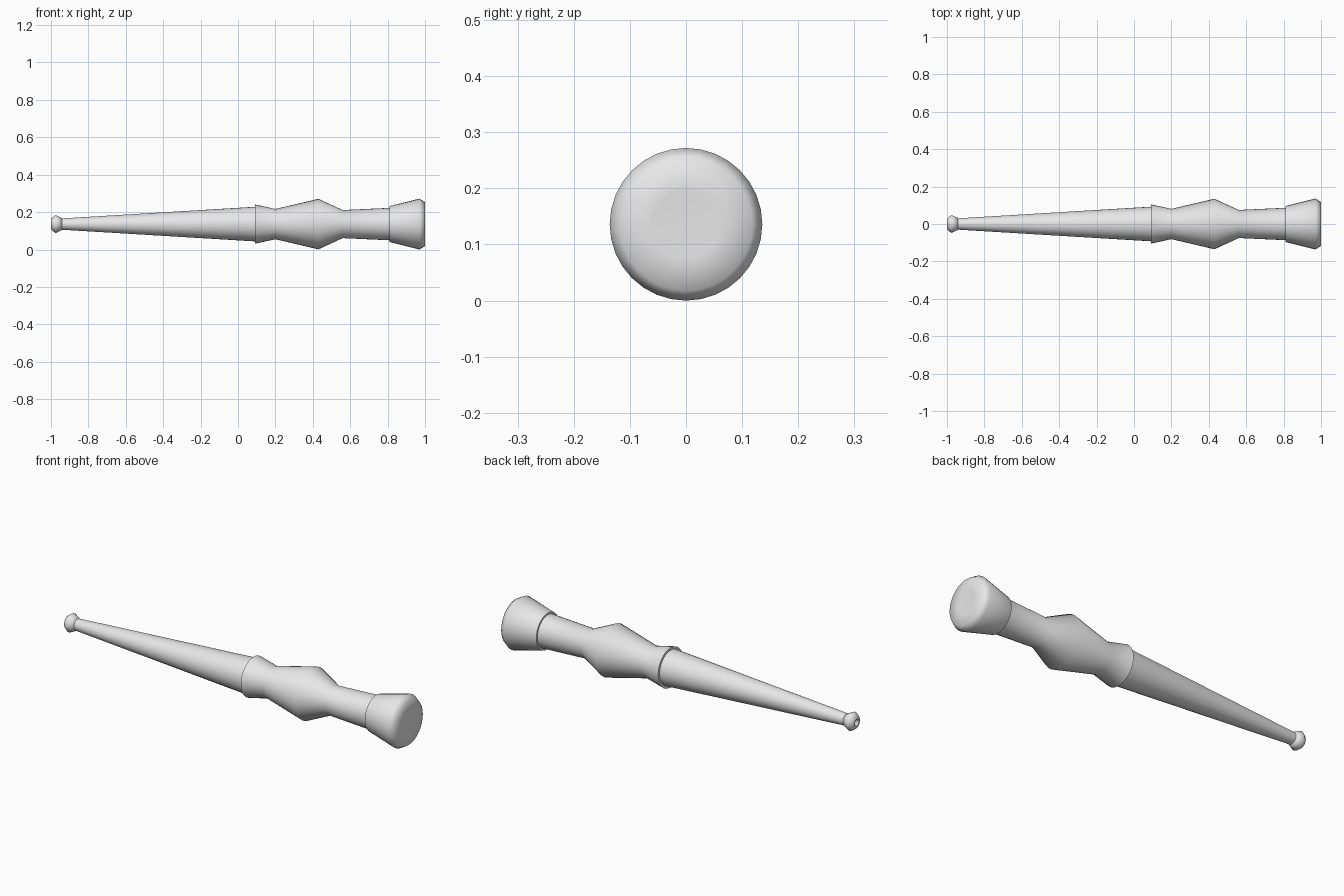
import bpy, bmesh, math

if "Cube" in bpy.data.objects:
    bpy.data.objects.remove(bpy.data.objects["Cube"])

SIDES = 32
AXIS_Z = 0.136

grey = bpy.data.materials.new("light grey")
grey.diffuse_color = (0.8, 0.8, 0.8, 1.0)
grey.use_nodes = True
grey.node_tree.nodes["Principled BSDF"].inputs["Base Color"].default_value = grey.diffuse_color


def lathe(name, profile):
    """Turn (x, radius) points around the long axis; radius 0 closes an end."""
    bm = bmesh.new()
    rings = []
    for x, r in profile:
        if r == 0:
            rings.append([bm.verts.new((x, 0, AXIS_Z))] * SIDES)
        else:
            rings.append([bm.verts.new((x,
                                        r * math.cos(2 * math.pi * i / SIDES),
                                        AXIS_Z + r * math.sin(2 * math.pi * i / SIDES)))
                          for i in range(SIDES)])
    for a, b in zip(rings, rings[1:]):
        for i in range(SIDES):
            j = (i + 1) % SIDES
            corners = []
            for v in (a[i], a[j], b[j], b[i]):
                if v not in corners:
                    corners.append(v)
            bm.faces.new(corners)
    bmesh.ops.recalc_face_normals(bm, faces=bm.faces)
    mesh = bpy.data.meshes.new(name)
    bm.to_mesh(mesh)
    bm.free()
    mesh.materials.append(grey)
    obj = bpy.data.objects.new(name, mesh)
    bpy.context.collection.objects.link(obj)
    bpy.ops.object.select_all(action='DESELECT')
    obj.select_set(True)
    bpy.context.view_layer.objects.active = obj
    bpy.ops.object.shade_smooth_by_angle(angle=math.radians(75))
    return obj


# small flared tip with a shallow dimple
lathe("tip", [(-0.985, 0), (-0.99, 0.012), (-1.0, 0.018), (-0.995, 0.034),
              (-0.975, 0.048), (-0.94, 0.031), (-0.94, 0)])

# long tapering shaft
lathe("shaft", [(-0.945, 0), (-0.945, 0.030), (0.10, 0.093), (0.10, 0)])

# grip with collar and swelling
lathe("handle", [(0.09, 0), (0.09, 0.105), (0.20, 0.081), (0.43, 0.135),
                 (0.56, 0.075), (0.82, 0.087), (0.82, 0)])

# flared pommel with slightly dished end
lathe("pommel", [(0.81, 0), (0.81, 0.096), (0.97, 0.136), (1.0, 0.118),
                 (1.0, 0.06), (0.996, 0)])
